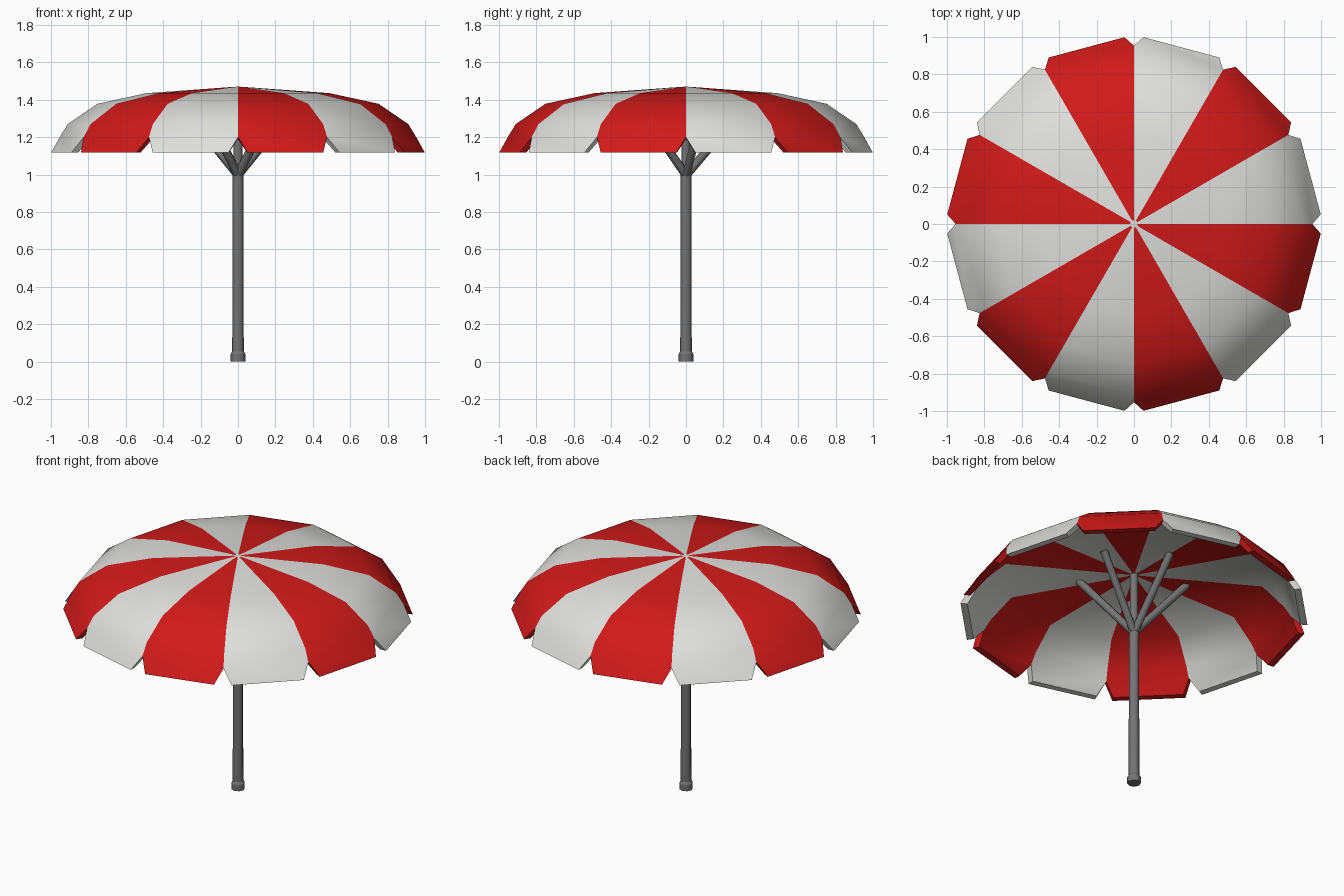
import bpy, bmesh, math
from mathutils import Vector

if "Cube" in bpy.data.objects:
    bpy.data.objects.remove(bpy.data.objects["Cube"])


def mat(name, rgb):
    m = bpy.data.materials.new(name)
    m.diffuse_color = (*rgb, 1)
    m.use_nodes = True
    m.node_tree.nodes["Principled BSDF"].inputs["Base Color"].default_value = m.diffuse_color
    return m


RED = mat("canopy_red", (0.64, 0.010, 0.010))
WHITE = mat("canopy_white", (0.74, 0.74, 0.72))
GREY = mat("pole_grey", (0.175, 0.175, 0.175))


def finish(name, bm, mats, angle):
    bmesh.ops.recalc_face_normals(bm, faces=bm.faces)
    me = bpy.data.meshes.new(name)
    for f in bm.faces:
        f.smooth = True
    bm.to_mesh(me)
    bm.free()
    me.set_sharp_from_angle(angle=math.radians(angle))
    for m in mats:
        me.materials.append(m)
    ob = bpy.data.objects.new(name, me)
    bpy.context.scene.collection.objects.link(ob)
    return ob


# Canopy: twelve panels with notched hem, domed outer skin, flat inner ceiling
N = 12
OUTER = [(0.02, 1.469), (0.49, 1.435), (0.752, 1.378), (0.91, 1.27), (0.953, 1.2)]
INNER = [(0.02, 1.375), (0.745, 1.375), (0.875, 1.25), (0.915, 1.19)]
HEM = 1.117
SLIT = math.radians(2.9)
bm = bmesh.new()


def vert(r, a, z):
    return bm.verts.new((r * math.cos(a), r * math.sin(a), z))


def skin(profile, apex, hem_r):
    step = 2 * math.pi / N
    rings = [[vert(r, i * step, z) for i in range(N)] for r, z in profile]
    hem = [(vert(hem_r, i * step + SLIT, HEM), vert(hem_r, (i + 1) * step - SLIT, HEM))
           for i in range(N)]
    top = bm.verts.new((0, 0, apex))
    for i in range(N):
        j = (i + 1) % N
        bm.faces.new((top, rings[0][i], rings[0][j])).material_index = 0
        for k in range(len(rings) - 2):
            f = bm.faces.new((rings[k][i], rings[k + 1][i], rings[k + 1][j], rings[k][j]))
            f.material_index = i % 2
        f = bm.faces.new((rings[-2][i], rings[-1][i], *hem[i], rings[-1][j], rings[-2][j]))
        f.material_index = i % 2
    return rings[-1], hem


notch_o, hem_o = skin(OUTER, 1.47, 1.0)
notch_i, hem_i = skin(INNER, 1.375, 0.96)
# Hem thickness
for i in range(N):
    j = (i + 1) % N
    o = (notch_o[i], *hem_o[i], notch_o[j])
    n = (notch_i[i], *hem_i[i], notch_i[j])
    for k in range(3):
        bm.faces.new((o[k], o[k + 1], n[k + 1], n[k])).material_index = i % 2
finish("canopy", bm, [WHITE, RED], 50)


# Rods along any axis
def rod(name, a, b, r1, r2=None, sides=8):
    a, b = Vector(a), Vector(b)
    bm = bmesh.new()
    bmesh.ops.create_cone(bm, cap_ends=True, segments=sides, radius1=r1,
                          radius2=r1 if r2 is None else r2, depth=(b - a).length)
    q = (b - a).to_track_quat('Z', 'Y')
    for v in bm.verts:
        v.co = q @ v.co + (a + b) / 2
    return finish(name, bm, [GREY], 50)


# Pole, foot and ribs
rod("pole", (0, 0, 0), (0, 0, 1.0), 0.031, 0.029)
rod("foot", (0, 0, 0), (0, 0, 0.04), 0.039)
rod("foot_collar", (0, 0, 0.04), (0, 0, 0.055), 0.039, 0.031)
rod("center_rib", (0, 0, 0.99), (0, 0, 1.39), 0.024)
for i in range(5):
    a = math.radians(90 + 72 * i)
    rod(f"rib_{i + 1}", (0, 0, 0.995),
        (0.325 * math.cos(a), 0.325 * math.sin(a), 1.38), 0.023)
